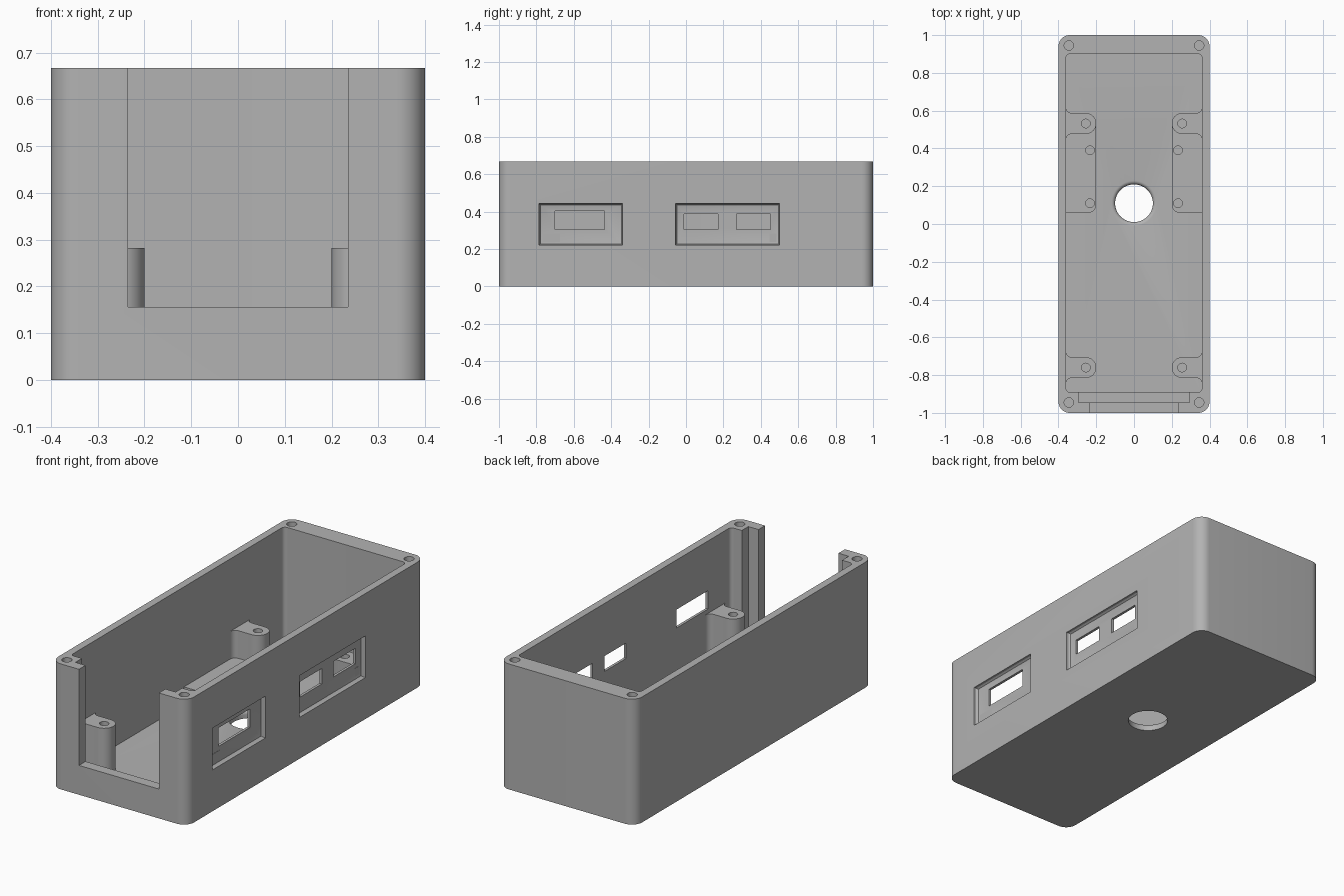
import bpy, bmesh, math

if "Cube" in bpy.data.objects:
    bpy.data.objects.remove(bpy.data.objects["Cube"])

grey = bpy.data.materials.new("plain grey")
grey.diffuse_color = (0.45, 0.45, 0.45, 1)
grey.use_nodes = True
grey.node_tree.nodes["Principled BSDF"].inputs["Base Color"].default_value = grey.diffuse_color


def loft(name, loops):
    """Closed solid through a stack of equal-length point loops."""
    bm = bmesh.new()
    rings = [[bm.verts.new(p) for p in loop] for loop in loops]
    n = len(rings[0])
    for a, b in zip(rings, rings[1:]):
        for i in range(n):
            j = (i + 1) % n
            bm.faces.new((a[i], a[j], b[j], b[i]))
    bm.faces.new(rings[0][::-1])
    bm.faces.new(rings[-1])
    bmesh.ops.recalc_face_normals(bm, faces=bm.faces[:])
    me = bpy.data.meshes.new(name)
    bm.to_mesh(me)
    bm.free()
    me.materials.append(grey)
    ob = bpy.data.objects.new(name, me)
    bpy.context.collection.objects.link(ob)
    return ob


def prism(name, outline, z0, z1):
    return loft(name, [[(x, y, z) for x, y in outline] for z in (z0, z1)])


def arc(cx, cy, r, a0, a1, n=10):
    return [(cx + r * math.cos(math.radians(a0 + (a1 - a0) * i / n)),
             cy + r * math.sin(math.radians(a0 + (a1 - a0) * i / n))) for i in range(n + 1)]


def rounded(x0, x1, y0, y1, r):
    return (arc(x1 - r, y1 - r, r, 0, 90) + arc(x0 + r, y1 - r, r, 90, 180)
            + arc(x0 + r, y0 + r, r, 180, 270) + arc(x1 - r, y0 + r, r, 270, 360))


def circle(cx, cy, r, n=32):
    return arc(cx, cy, r, 0, 360, n)[:-1]


def box(name, x0, x1, y0, y1, z0, z1):
    return prism(name, [(x0, y0), (x1, y0), (x1, y1), (x0, y1)], z0, z1)


def cut(target, *cutters):
    bpy.context.view_layer.objects.active = target
    for c in cutters:
        m = target.modifiers.new("cut", 'BOOLEAN')
        m.operation, m.solver, m.object = 'DIFFERENCE', 'EXACT', c
        bpy.ops.object.modifier_apply(modifier=m.name)
        bpy.data.objects.remove(c, do_unlink=True)


H, FLOOR, LEDGE, POST = 0.667, 0.04, 0.135, 0.282

# Open-topped case with rounded corners
case = prism("case", rounded(-0.4, 0.4, -1, 1, 0.06), 0, H)
cut(case, prism("cavity", rounded(-0.36, 0.36, -0.89, 0.9, 0.02), FLOOR, 1))

# Front opening with a wider groove behind it for a sliding panel
cut(case, box("groove", -0.295, 0.295, -0.945, -0.87, 0.11, 1),
    box("front_opening", -0.235, 0.235, -1.1, -0.93, 0.156, 1))

# Lid screw holes in the corners
for sx in (-1, 1):
    for sy in (-1, 1):
        cut(case, prism("lid_hole", circle(sx * 0.345, sy * 0.945, 0.025), 0.35, 1))

# Round floor hole with a rounded upper edge
steps = [(0.1, -0.1)] + [(0.12 - 0.02 * math.cos(t), FLOOR - 0.02 + 0.02 * math.sin(t))
                        for t in [i * math.pi / 12 for i in range(6)]] + [(0.12, FLOOR), (0.12, 0.1)]
cut(case, loft("floor_hole", [[(x, y, z) for x, y in circle(0, 0.11, r, 48)] for r, z in steps]))


# Socket recesses on the right wall, sloping in to a smaller back face
def side_rect(x, y0, y1, z0, z1, d=0):
    return [(x, y0 + d, z0 + d), (x, y1 - d, z0 + d), (x, y1 - d, z1 - d), (x, y0 + d, z1 - d)]


for y0, y1 in ((-0.785, -0.34), (-0.055, 0.5)):
    cut(case, loft("recess", [side_rect(x, y0, y1, 0.22, 0.442, d)
                              for x, d in ((0.5, 0), (0.387, 0), (0.378, 0.006), (0.374, 0.02))]))
for y0, y1, z1 in ((-0.7, -0.435, 0.403), (-0.012, 0.17, 0.387), (0.27, 0.452, 0.387)):
    cut(case, box("socket_hole", 0.3, 0.5, y0, y1, 0.305, z1))

# Low ledges and screw posts along both walls
for side, s in (("left", -1), ("right", 1)):
    outline = [(0.375, 0.06)] + arc(0.24, 0.1, 0.04, 270, 180, 8) + [(0.2, 0.53), (0.375, 0.53)]
    ledge = prism(side + "_ledge", [(s * x, y) for x, y in outline], 0.02, LEDGE)
    for y in (0.11, 0.39):
        cut(ledge, prism("ledge_hole", circle(s * 0.233, y, 0.023), 0.06, 0.5))
    parts = [ledge]
    for place, y in (("front", -0.76), ("back", 0.532)):
        outline = ([(0.375, y + 0.085)] + arc(0.33, y + 0.085, 0.03, 0, -90, 6)
                   + arc(0.255, y, 0.055, 90, 270, 20)
                   + arc(0.33, y - 0.085, 0.03, 90, 0, 6) + [(0.375, y - 0.085)])
        post = prism(f"{place}_{side}_post", [(s * px, py) for px, py in outline], 0.02, POST)
        cut(post, prism("post_hole", circle(s * 0.255, y, 0.023), LEDGE, 0.5))
        parts.append(post)

# Smooth the round walls, keep the edges sharp
bpy.ops.object.select_all(action='DESELECT')
for ob in bpy.context.collection.objects:
    ob.select_set(True)
bpy.context.view_layer.objects.active = case
bpy.ops.object.shade_smooth_by_angle(angle=math.radians(30))
